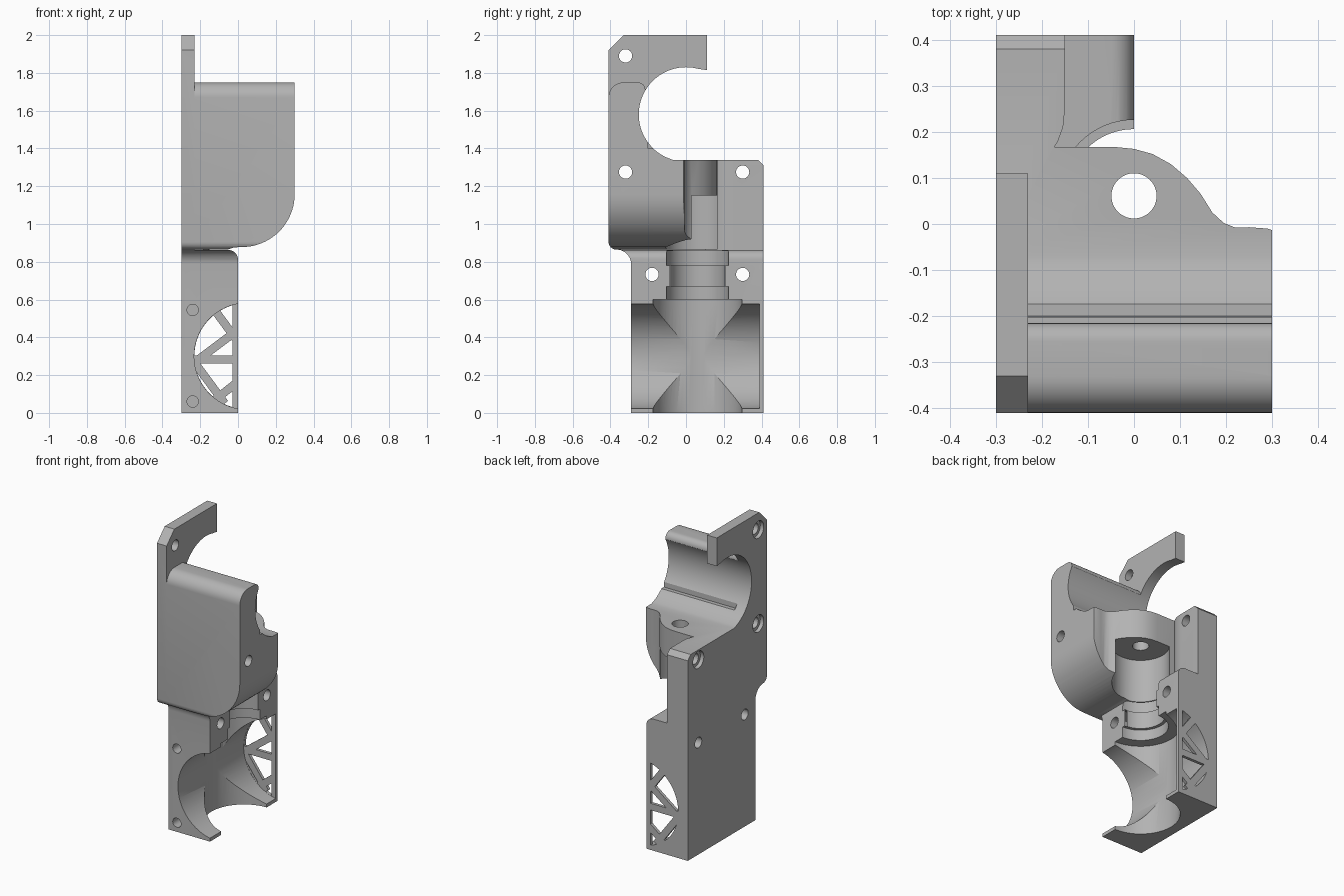
import bpy, bmesh
from math import sin, cos, pi, radians, atan2, hypot
from mathutils import Matrix, Vector

if "Cube" in bpy.data.objects:
    bpy.data.objects.remove(bpy.data.objects["Cube"])

grey = bpy.data.materials.new("printed grey")
grey.use_nodes = True
COLOUR = (0.45, 0.45, 0.45, 1)
grey.diffuse_color = COLOUR
grey.node_tree.nodes["Principled BSDF"].inputs["Base Color"].default_value = COLOUR


def arc(cx, cy, r, a0, a1, n=10):
    """Points on an arc, angles in degrees."""
    angles = [radians(a0 + (a1 - a0) * i / n) for i in range(n + 1)]
    return [(cx + r * cos(a), cy + r * sin(a)) for a in angles]


def prism(name, points, axis, lo, hi):
    """Extrude a 2D outline along an axis: x takes (y,z), y takes (x,z), z takes (x,y)."""
    place = {"x": lambda p, t: (t, p[0], p[1]),
             "y": lambda p, t: (p[0], t, p[1]),
             "z": lambda p, t: (p[0], p[1], t)}[axis]
    bm = bmesh.new()
    low = [bm.verts.new(place(p, lo)) for p in points]
    high = [bm.verts.new(place(p, hi)) for p in points]
    bm.faces.new(low)
    bm.faces.new(high)
    for i in range(len(points)):
        j = (i + 1) % len(points)
        bm.faces.new((low[i], low[j], high[j], high[i]))
    bmesh.ops.recalc_face_normals(bm, faces=bm.faces)
    mesh = bpy.data.meshes.new(name)
    bm.to_mesh(mesh)
    bm.free()
    mesh.materials.append(grey)
    ob = bpy.data.objects.new(name, mesh)
    bpy.context.collection.objects.link(ob)
    return ob


def box(name, x0, x1, y0, y1, z0, z1):
    return prism(name, [(x0, y0), (x1, y0), (x1, y1), (x0, y1)], "z", z0, z1)


def rod(name, axis, a, b, r, lo, hi, n=64):
    return prism(name, arc(a, b, r, 0, 360, n)[:-1], axis, lo, hi)


def combine(target, other, operation):
    """Apply a boolean and discard the second object."""
    mod = target.modifiers.new("combine", "BOOLEAN")
    mod.operation, mod.solver, mod.object = operation, "EXACT", other
    bpy.context.view_layer.update()
    deps = bpy.context.evaluated_depsgraph_get()
    mesh = bpy.data.meshes.new_from_object(target.evaluated_get(deps))
    target.modifiers.clear()
    target.data = mesh
    bpy.data.objects.remove(other)


# Side silhouette with the motor bore and the curved step at the front
side = [(-.29, 0), (.41, 0), (.41, 1.31), (.38, 1.34)]
side += arc(0, 1.58, .25, 253.7, 75, 36)
side += [(.11, 1.815), (.11, 2), (-.33, 2), (-.41, 1.92)]
side += arc(-.37, .905, .04, 180, 270, 6) + arc(-.37, .785, .08, 90, 0, 10)
bracket = prism("bracket", side, "x", -.3, .3)

# Motor block: curved plan, rounded lower corner, rounded top
plan = [(-.32, -.43), (.32, -.43), (.32, -.02), (.29, -.01), (.25, -.007), (.22, -.008),
        (.195, .002), (.17, .025), (.145, .065), (.115, .1), (.08, .13), (.04, .152),
        (0, .163), (-.04, .167), (-.32, .167)]
block = prism("block", plan, "z", .8, 1.8)
front = [(-.35, .866), (-.05, .866), (-.02, .876)]
front += arc(.02, 1.158, .28, 270, 360, 20) + [(.3, 1.79), (-.35, 1.79)]
combine(block, prism("front_shape", front, "y", -.5, .5), "INTERSECT")
crown = [(-.41, .7), (.5, .7), (.5, 1.4), (-.2, 1.4)]
crown += arc(-.255, 1.71, .04, 0, 90, 6) + arc(-.33, 1.67, .08, 90, 180, 10)
combine(block, prism("crown_shape", crown, "x", -.5, .5), "INTERSECT")

# Mounting plate, rear column and lower half-shell
envelope = box("envelope", -.35, -.23, -.5, .5, -.1, 2.1)
column = [(-.33, .1), (-.183, .1), (-.183, .15), (-.165, .18), (-.154, .21),
          (-.15, .25), (-.15, .45), (-.33, .45)]
shell = [(-.34, -.05), (0, -.05)] + arc(-.05, .812, .05, 0, 90, 8) + [(-.34, .862)]
for part in (block, prism("column", column, "z", .7, 1.38),
             prism("shell", shell, "y", -.47, .47)):
    combine(envelope, part, "UNION")
combine(bracket, envelope, "INTERSECT")

# Horizontal duct and stepped vertical passage
combine(bracket, rod("duct", "y", .05, .3, .282, -.6, .39, 96), "DIFFERENCE")
CY = .055
for r, z0, z1 in ((.235, -.1, .6), (.165, .59, .67), (.145, .66, .79),
                  (.165, .78, .87), (.17, .86, 1.15), (.049, 1.1, 1.5)):
    combine(bracket, rod("passage", "z", 0, CY + .006, r, z0, z1), "DIFFERENCE")

# Cross holes, with counterbores on the plate side for the upper three
for y, z, deep in ((-.32, 1.89, True), (-.32, 1.275, True), (.3, 1.275, True),
                   (.3, .733, False), (-.18, .733, False)):
    combine(bracket, rod("hole", "x", y, z, .035, -.5, .5, 32), "DIFFERENCE")
    if deep:
        combine(bracket, rod("counterbore", "x", y, z, .056, -.5, -.275, 32), "DIFFERENCE")

# Blind holes on the front of the shell
for z in (.06, .545):
    combine(bracket, rod("blind_hole", "y", -.24, z, .03, -.5, -.1, 32), "DIFFERENCE")

# Lattice window in the rear wall
window = rod("window", "y", .05, .3, .281, .36, .45, 96)
combine(window, box("window_edge", -.03, .5, .3, .5, -.2, .8), "DIFFERENCE")
for x0, z0, x1, z1 in ((-.26, .283, .02, .283), (-.24, .26, 0, .44),
                       (-.01, .39, -.15, .58), (-.24, .28, -.07, .05),
                       (-.16, .04, 0, .165)):
    dx, dz = x1 - x0, z1 - z0
    k = .022 / hypot(dx, dz)
    nx, nz = -dz * k, dx * k
    strut = [(x0 + nx, z0 + nz), (x0 - nx, z0 - nz), (x1 - nx, z1 - nz), (x1 + nx, z1 + nz)]
    combine(window, prism("strut", strut, "y", .3, .5), "DIFFERENCE")
combine(bracket, window, "DIFFERENCE")

# Smooth curved walls, keep machined edges sharp
bpy.ops.object.select_all(action="DESELECT")
bracket.select_set(True)
bpy.context.view_layer.objects.active = bracket
bpy.ops.object.shade_smooth_by_angle(angle=radians(30))
